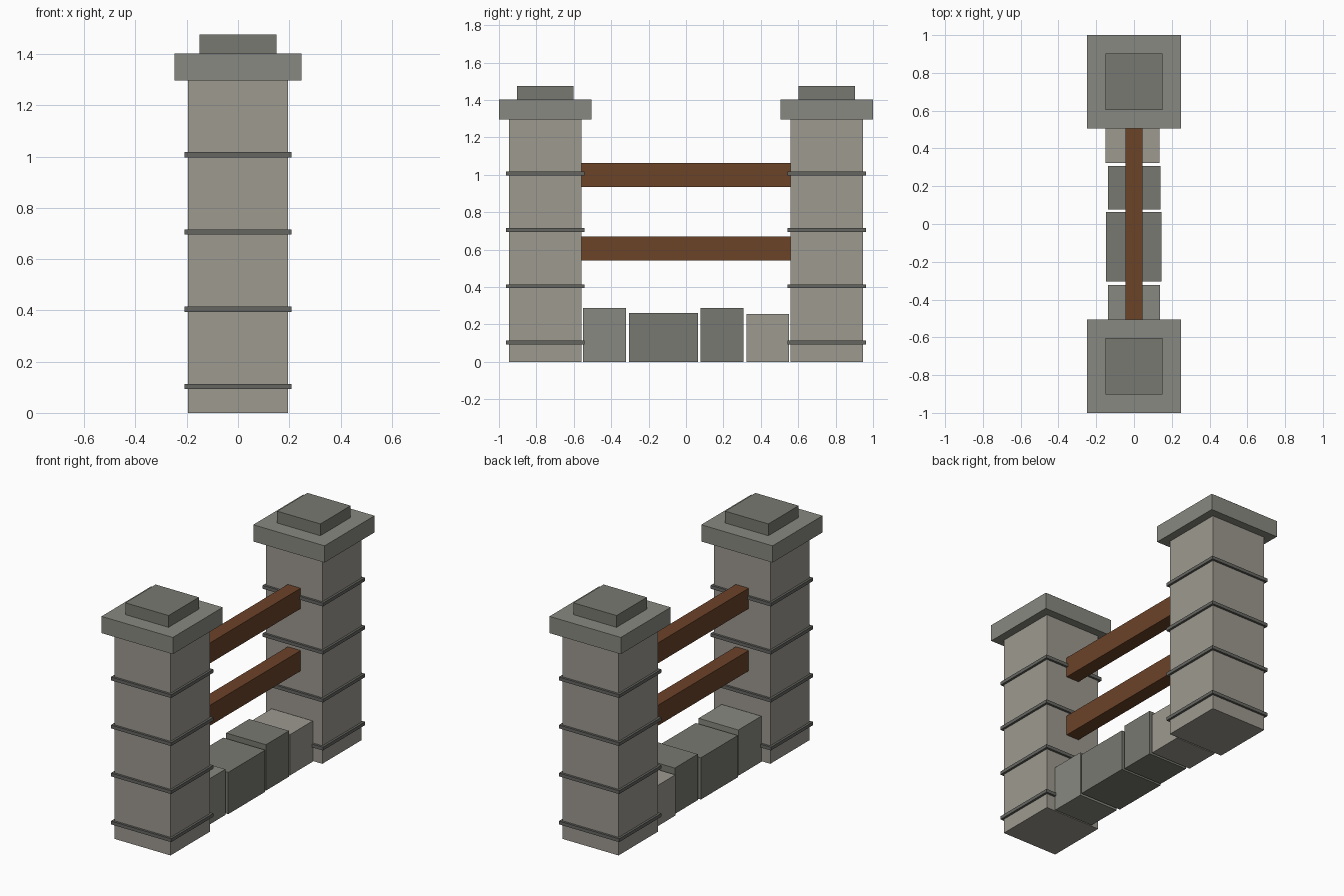
import bpy

if "Cube" in bpy.data.objects:
    bpy.data.objects.remove(bpy.data.objects["Cube"])


def mat(name, r, g, b):
    m = bpy.data.materials.new(name)
    m.diffuse_color = (r, g, b, 1)
    m.use_nodes = True
    m.node_tree.nodes["Principled BSDF"].inputs["Base Color"].default_value = m.diffuse_color
    return m


light = mat("light_stone", 0.34, 0.32, 0.28)
mid = mat("mid_stone", 0.25, 0.25, 0.22)
dark = mat("dark_stone", 0.19, 0.19, 0.165)
joint = mat("mortar", 0.13, 0.13, 0.12)
wood = mat("wood", 0.15, 0.056, 0.022)


def box(name, x, y, z, material):
    """Box from (min, max) ranges on each axis."""
    ranges = (x, y, z)
    bpy.ops.mesh.primitive_cube_add(size=1, location=[(a + b) / 2 for a, b in ranges])
    o = bpy.context.object
    o.name = name
    o.scale = [b - a for a, b in ranges]
    bpy.ops.object.transform_apply(location=False, rotation=False, scale=True)
    o.data.materials.append(material)
    return o


def square(name, y, half, z0, z1, material):
    """Square slab centred on x = 0 and the given y."""
    return box(name, (-half, half), (y - half, y + half), (z0, z1), material)


# Two stone pillars with mortar bands and stepped caps
for side, y in (("front", -0.7525), ("back", 0.7525)):
    square(side + "_pillar", y, 0.195, 0, 1.297, light)
    for i in range(4):
        z = 0.103 + 0.3013 * i
        square(f"{side}_band_{i + 1}", y, 0.209, z - 0.0105, z + 0.0105, joint)
    square(side + "_cap", y, 0.2475, 1.297, 1.402, mid)
    square(side + "_cap_top", y, 0.15, 1.402, 1.476, dark)

# Wooden rails between the pillars
for name, z in (("lower_rail", 0.607), ("upper_rail", 0.998)):
    box(name, (-0.045, 0.045), (-0.5585, 0.5585), (z - 0.064, z + 0.064), wood)

# Row of uneven base stones
stones = [
    ((-0.138, 0.138), (-0.55, -0.322), 0.287, mid),
    ((-0.147, 0.145), (-0.304, 0.063), 0.262, dark),
    ((-0.137, 0.139), (0.078, 0.307), 0.288, dark),
    ((-0.152, 0.134), (0.323, 0.55), 0.256, light),
]
for i, (x, y, h, m) in enumerate(stones):
    box(f"base_stone_{i + 1}", x, y, (0, h), m)
